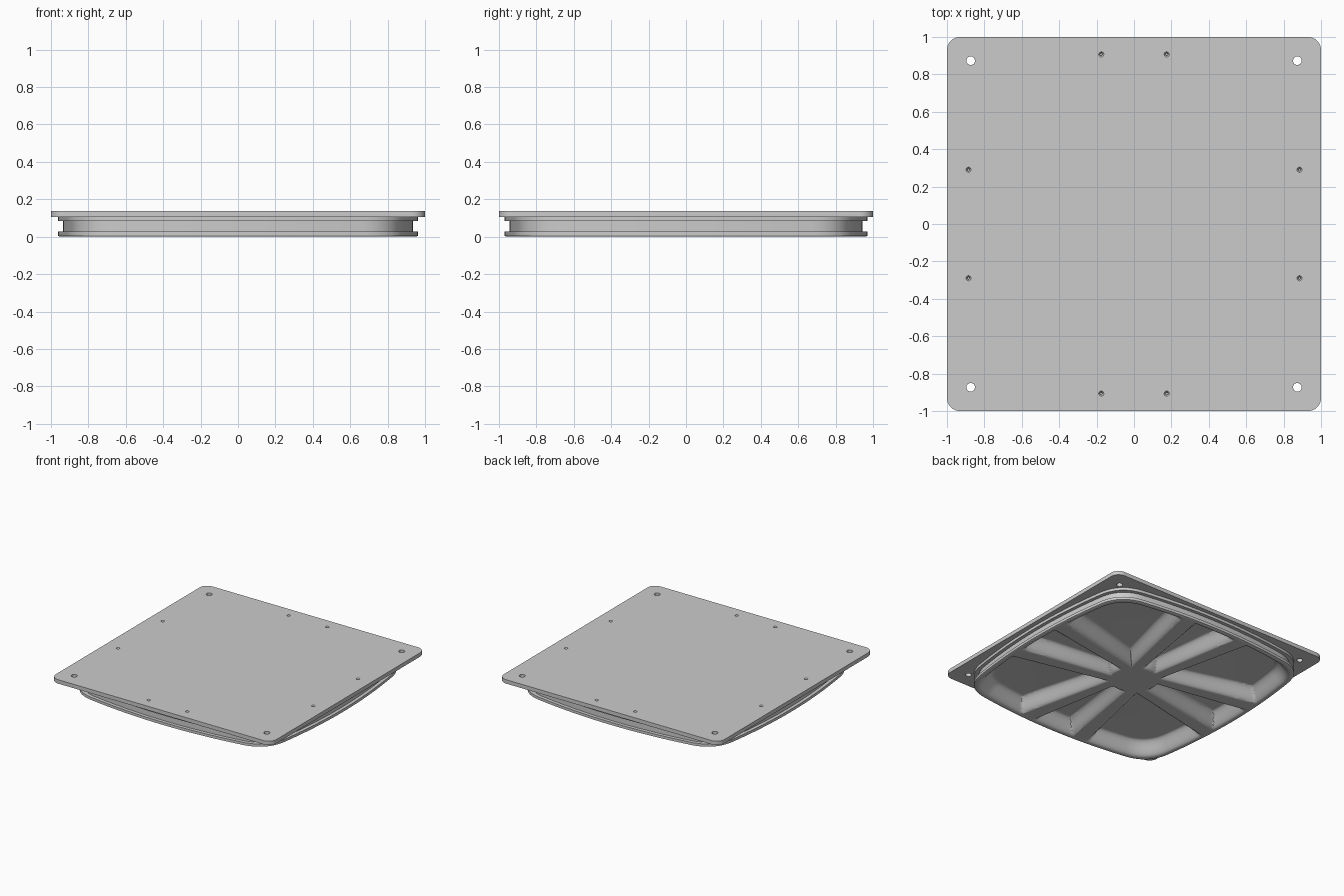
import bpy, bmesh, math
from mathutils import Vector, Matrix

cube = bpy.data.objects.get("Cube")
if cube:
    bpy.data.objects.remove(cube, do_unlink=True)

grey = bpy.data.materials.new("plain_grey")
grey.use_nodes = True
COLOUR = (0.6, 0.6, 0.6, 1)
grey.diffuse_color = COLOUR
grey.node_tree.nodes["Principled BSDF"].inputs["Base Color"].default_value = COLOUR


def activate(obj):
    bpy.ops.object.select_all(action='DESELECT')
    obj.select_set(True)
    bpy.context.view_layer.objects.active = obj


def add_object(name, bm):
    mesh = bpy.data.meshes.new(name)
    bm.to_mesh(mesh)
    bm.free()
    mesh.materials.append(grey)
    obj = bpy.data.objects.new(name, mesh)
    bpy.context.collection.objects.link(obj)
    activate(obj)
    bpy.ops.object.shade_smooth_by_angle(angle=math.radians(30))


def circle(cx, cy, r, n=24):
    return [(cx + r * math.cos(i * math.tau / n), cy + r * math.sin(i * math.tau / n))
            for i in range(n)]


def rounded_square(half, r, n=10):
    pts = []
    for k in range(4):
        a0 = k * math.pi / 2
        c = (half - r) * math.sqrt(2)
        cx, cy = c * math.cos(a0 + math.pi / 4), c * math.sin(a0 + math.pi / 4)
        for i in range(n + 1):
            a = a0 + i * math.pi / 2 / n
            pts.append((cx + r * math.cos(a), cy + r * math.sin(a)))
    return pts


# Top plate: filled outline with mounting holes and small screw holes
SIGNS = [(sx, sy) for sx in (-1, 1) for sy in (-1, 1)]
screws = [(sx * x, sy * y) for sx, sy in SIGNS for x, y in ((0.175, 0.907), (0.885, 0.29))]
curve = bpy.data.curves.new("top_plate", 'CURVE')
curve.dimensions = '2D'
curve.fill_mode = 'BOTH'
curve.extrude = 0.016
loops = [rounded_square(1.0, 0.07)]
loops += [circle(sx * 0.873, sy * 0.873, 0.023) for sx, sy in SIGNS]
loops += [circle(x, y, 0.014, 16) for x, y in screws]
for pts in loops:
    spline = curve.splines.new('POLY')
    spline.points.add(len(pts) - 1)
    for p, (x, y) in zip(spline.points, pts):
        p.co = (x, y, 0, 1)
    spline.use_cyclic_u = True
plate = bpy.data.objects.new("top_plate", curve)
bpy.context.collection.objects.link(plate)
plate.location.z = 0.122
activate(plate)
bpy.ops.object.convert(target='MESH')
plate = bpy.context.view_layer.objects.active
plate.data.materials.clear()
plate.data.materials.append(grey)

# Countersinks inside the screw holes
bm = bmesh.new()
for x, y in screws:
    cone = bmesh.ops.create_cone(bm, cap_ends=False, segments=16, radius1=0.006, radius2=0.014,
                                 depth=0.012, matrix=Matrix.Translation((x, y, 0.131)))
    faces = list({f for v in cone["verts"] for f in v.link_faces})
    bmesh.ops.reverse_faces(bm, faces=faces)
add_object("screw_countersinks", bm)

# Body outline: four bowed sides joined by soft corners, a touch longer in y
EDGE, JOIN, SIDE_N, CORNER_N = 0.965, 0.70, 90, 28
STRETCH = Vector((0.998, 1.006))


def bow(x):
    return EDGE - x * x / 9


quarter = [Vector((bow(t), t)) for t in
           (-JOIN + 2 * JOIN * i / SIDE_N for i in range(SIDE_N))]
start, tip, end = Vector((bow(JOIN), JOIN)), Vector((0.877, 0.877)), Vector((JOIN, bow(JOIN)))
for i in range(CORNER_N):
    t = i / CORNER_N
    quarter.append(start * (1 - t) ** 2 + tip * 2 * t * (1 - t) + end * t * t)
outline = []
for k in range(4):
    turn = Matrix.Rotation(k * math.pi / 2, 2)
    outline += [(turn @ p) * STRETCH for p in quarter]

# Underside relief: deep pockets between eight splayed ribs, a hub and the rim
SLOPE = 0.09
RIB_IN, RIB_OUT = Vector((0.14, 0.095)), Vector((1.0, 0.265))


def relief(p, t):
    r = p.length
    # Fold the point into one eighth, where a single rib is nearest
    x, y = max(abs(p.x), abs(p.y)), min(abs(p.x), abs(p.y))
    q, axis = Vector((x, y)) - RIB_IN, RIB_OUT - RIB_IN
    along = max(0.0, min(1.0, q.dot(axis) / axis.dot(axis)))
    rib = (q - axis * along).length
    gap = min(rib - 0.025 - 0.03 * r, (1 - t) * 0.93 - 0.025, r - 0.17)
    s = max(0.0, min(1.0, gap / SLOPE))
    depth = min(0.1, 0.07 + 0.04 * r)
    return depth * s * s * (3 - 2 * s)


bm = bmesh.new()


def ring(scale, height):
    return [bm.verts.new((p.x * scale, p.y * scale, height(p * scale, scale))) for p in outline]


def bridge(a, b):
    n = len(a)
    for i in range(n):
        bm.faces.new((a[i], a[(i + 1) % n], b[(i + 1) % n], b[i]))


RINGS = 110
rings = [ring(0.99 * i / RINGS, relief) for i in range(1, RINGS + 1)]
# Side steps: lower flange, groove, upper flange
for radius, z in ((EDGE, 0.005), (EDGE, 0.027), (0.938, 0.027),
                  (0.938, 0.084), (EDGE, 0.084), (EDGE, 0.11)):
    rings.append(ring(radius / EDGE, lambda p, t: z))
for a, b in zip(rings, rings[1:]):
    bridge(a, b)
hub = bm.verts.new((0, 0, 0))
n = len(outline)
for i in range(n):
    bm.faces.new((hub, rings[0][(i + 1) % n], rings[0][i]))
bm.faces.new(rings[-1])
bmesh.ops.recalc_face_normals(bm, faces=bm.faces)
add_object("grooved_body", bm)
